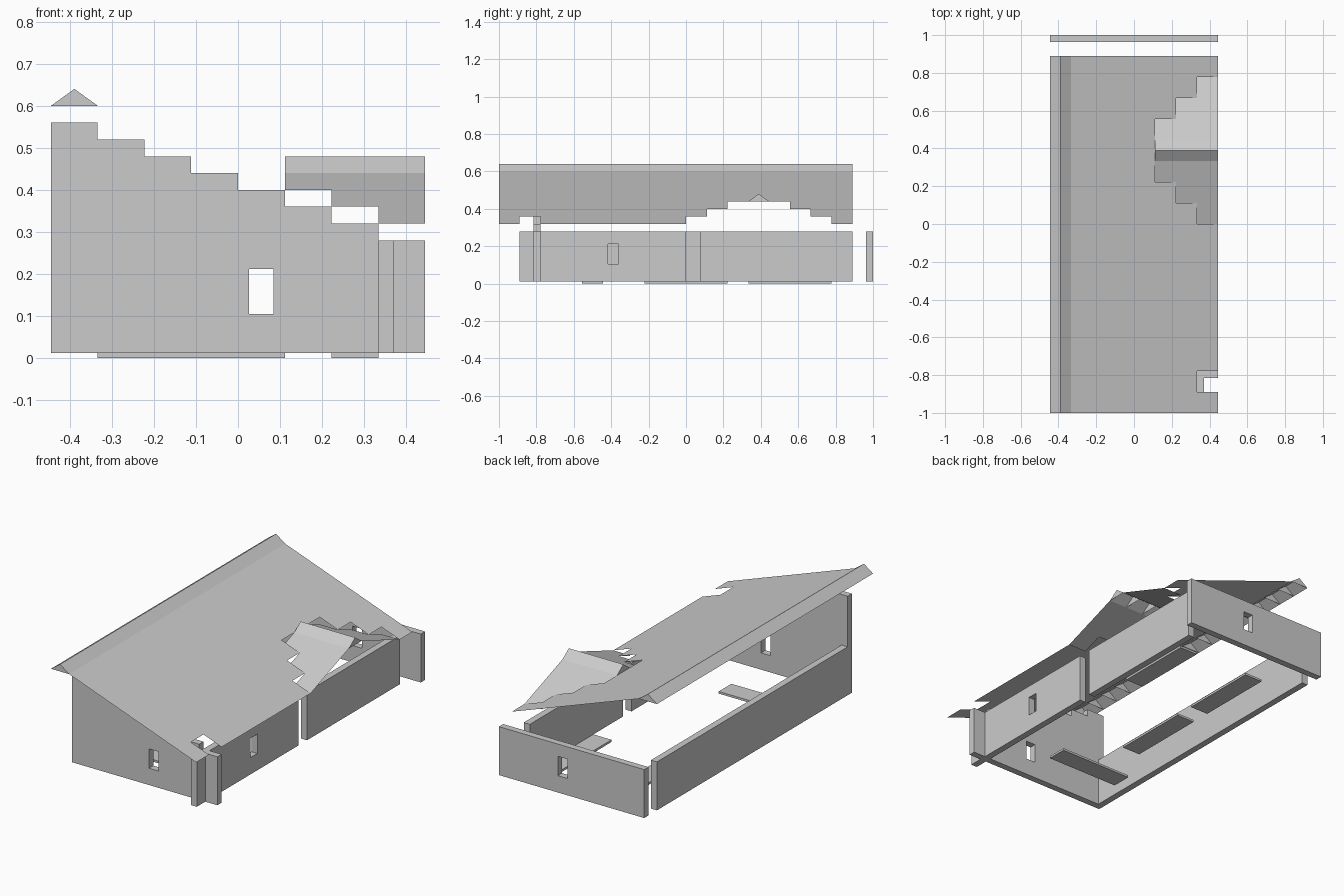
import bpy, bmesh

if "Cube" in bpy.data.objects:
    bpy.data.objects.remove(bpy.data.objects["Cube"])

C = 1 / 9            # grid cell
T = C / 3            # wall thickness
Z0, ZW = 0.012, 0.28 # wall bottom and eave height


def finish(name, bm, merge=True):
    if merge:
        bmesh.ops.remove_doubles(bm, verts=bm.verts, dist=1e-5)
    me = bpy.data.meshes.new(name)
    bm.to_mesh(me)
    bm.free()
    ob = bpy.data.objects.new(name, me)
    bpy.context.collection.objects.link(ob)
    return ob


def prism(name, profile, axis_vec):
    """Extrude a closed 3D outline along a vector."""
    bm = bmesh.new()
    f = bm.faces.new([bm.verts.new(p) for p in profile])
    r = bmesh.ops.extrude_face_region(bm, geom=[f])
    vs = [g for g in r["geom"] if isinstance(g, bmesh.types.BMVert)]
    bmesh.ops.translate(bm, verts=vs, vec=axis_vec)
    bmesh.ops.recalc_face_normals(bm, faces=bm.faces)
    return finish(name, bm)


def box(name, x0, x1, y0, y1, z0, z1):
    return prism(name, [(x0, y0, z0), (x1, y0, z0), (x1, y1, z0), (x0, y1, z0)],
                 (0, 0, z1 - z0))


def cut_window(wall, cx, cy, along_x):
    w, d = 0.029, 0.06
    hx, hy = (w, d) if along_x else (d, w)
    cutter = box(wall.name + "_window_cutter", cx - hx, cx + hx, cy - hy, cy + hy, 0.105, 0.212)
    cutter.hide_render = True
    cutter.hide_set(True)
    m = wall.modifiers.new("window", "BOOLEAN")
    m.operation, m.solver, m.object = "DIFFERENCE", "EXACT", cutter


def quad(bm, *pts):
    bm.faces.new([bm.verts.new(p) for p in pts])


# front gable wall with stepped top
yf = -7 * C - T
pts = [(-4 * C, yf, Z0), (3 * C, yf, Z0)]
for i in range(6, -1, -1):
    z = 0.56 - 0.04 * i
    pts += [((i - 3) * C, yf, z), ((i - 4) * C, yf, z)]
front = prism("front_wall", pts, (0, T, 0))
cut_window(front, C / 2, yf + T / 2, True)

# back wall and left wall
back = box("back_wall", -4 * C, 4 * C, 9 * C - T, 9 * C, Z0, ZW)
cut_window(back, C / 2, 9 * C - T / 2, True)
box("left_wall", -4 * C, -4 * C + T, -7 * C, 8 * C, Z0, ZW)

# right wall in two lengths with a narrow gap between them
right = box("right_wall_front", 3 * C, 3 * C + T, -7 * C, 0, Z0, ZW)
cut_window(right, 3 * C + T / 2, -3.5 * C, False)
box("right_wall_back", 3 * C, 3 * C + T, 2 * T, 8 * C, Z0, ZW)

# crossing corner stubs at the front right
x0, x1, x2 = 3 * C, 3 * C + T, 4 * C
y0, y1, y2 = -8 * C, yf, -7 * C
prism("corner_post", [(x0, y0, Z0), (x1, y0, Z0), (x1, y1, Z0), (x2, y1, Z0),
                      (x2, y2, Z0), (x0, y2, Z0)], (0, 0, ZW - Z0))

# thin floor panels, in cell coordinates
for n, (a, b, c, d) in enumerate([(-3, 1, -5, -4), (-2, -1, -2, 2), (-2, -1, 3, 7), (2, 3, 3, 7)]):
    box(f"floor_panel_{n + 1}", a * C, b * C, c * C, d * C, 0, Z0)

# main sloping roof sheet, with openings for the corner and the side gable
first_gap = {-8: 3, 0: 3, 1: 2, 2: 1, 3: 1, 4: 1, 5: 2, 6: 3}
bm = bmesh.new()
for j in range(-9, 8):
    for i in range(-3, first_gap.get(j, 4)):
        za, zb = 0.48 - 0.04 * i, 0.44 - 0.04 * i
        quad(bm, (i * C, j * C, za), ((i + 1) * C, j * C, zb),
             ((i + 1) * C, (j + 1) * C, zb), (i * C, (j + 1) * C, za))
finish("main_roof", bm)


# ridge caps: two slopes with a triangular web at every cell
def ridge(name, n, place):
    bm = bmesh.new()
    for k in range(n + 1):
        a, p, b = place(0, 0, k), place(C / 2, 0.04, k), place(C, 0, k)
        bm.faces.new([bm.verts.new(v) for v in (a, b, p)])
        if k < n:
            a2, p2, b2 = place(0, 0, k + 1), place(C / 2, 0.04, k + 1), place(C, 0, k + 1)
            quad(bm, a, p, p2, a2)
            quad(bm, p, b, b2, p2)
    for f in bm.faces:
        f.normal_update()
        if f.normal.z < -0.01:
            f.normal_flip()
    finish(name, bm)


ridge("main_ridge", 17, lambda u, h, k: (-4 * C + u, (k - 9) * C, 0.60 + h))
ridge("side_gable_ridge", 3, lambda u, h, k: ((1 + k) * C, 3 * C + u, 0.44 + h))

# side gable slopes, stepped back row by row on both sides of its ridge
for name, s in (("side_gable_front_slope", -1), ("side_gable_back_slope", 1)):
    bm = bmesh.new()
    for r in range(3):
        ya = 3.5 * C + s * (0.5 + r) * C
        yb = ya + s * C
        za = 0.44 - 0.04 * r
        for i in range(1 + r, 4):
            p = [(i * C, ya, za), ((i + 1) * C, ya, za),
                 ((i + 1) * C, yb, za - 0.04), (i * C, yb, za - 0.04)]
            quad(bm, *(p if s > 0 else p[::-1]))
    bmesh.ops.remove_doubles(bm, verts=bm.verts, dist=1e-5)
    for f in bm.faces:
        f.normal_update()
        if f.normal.z < 0:
            f.normal_flip()
    finish(name, bm)
